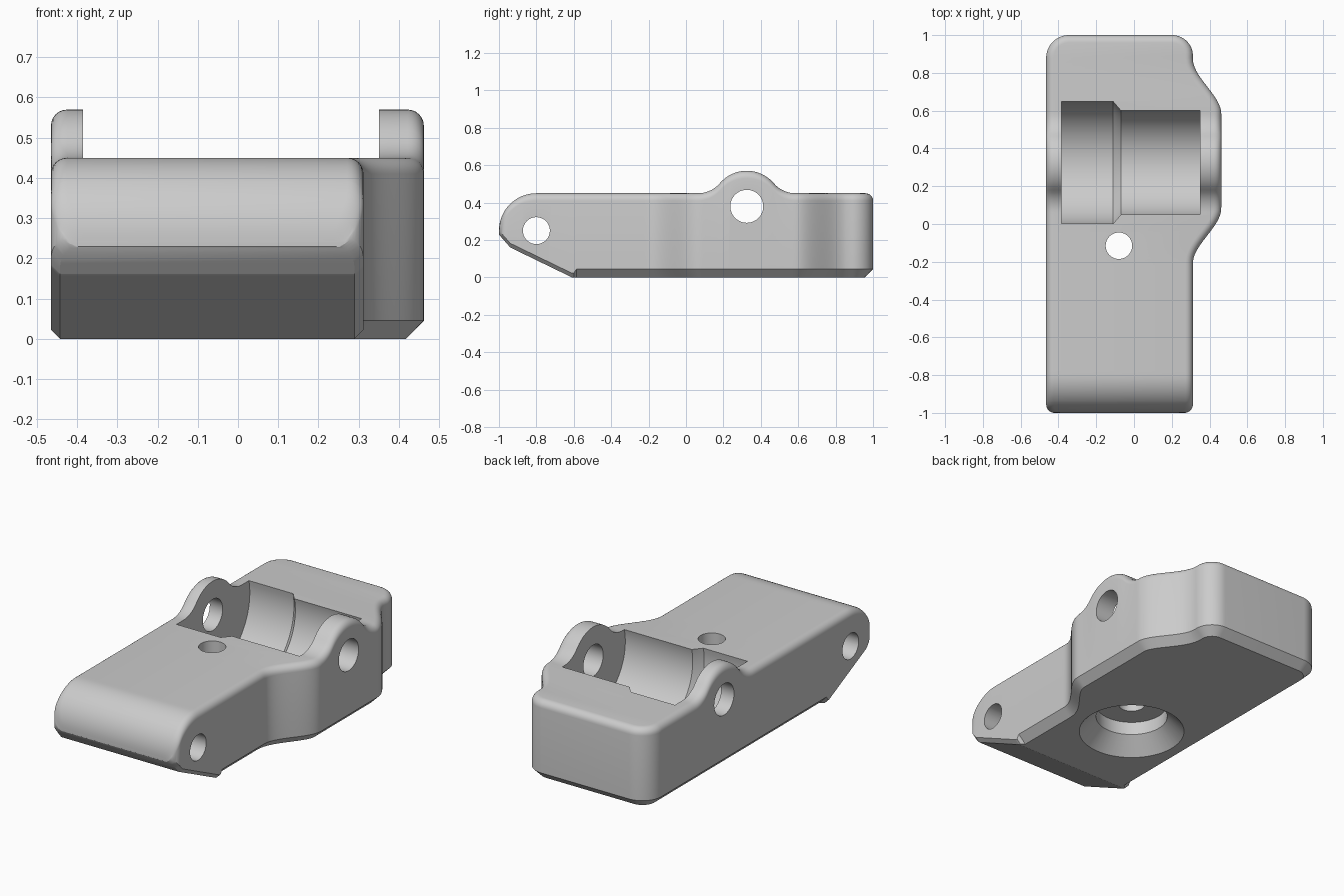
import bpy
import bmesh
from math import sin, cos, pi, sqrt
from mathutils import Vector

if "Cube" in bpy.data.objects:
    bpy.data.objects.remove(bpy.data.objects["Cube"], do_unlink=True)

grey = bpy.data.materials.new("plain_grey")
grey.use_nodes = True
colour = (0.6, 0.6, 0.6, 1)
grey.diffuse_color = colour
grey.node_tree.nodes["Principled BSDF"].inputs["Base Color"].default_value = colour

PIN_Y, PIN_Z = 0.325, 0.38
ROUND, CHAMFER = 0.04, 0.045


def make_object(name, bm):
    bmesh.ops.recalc_face_normals(bm, faces=bm.faces)
    mesh = bpy.data.meshes.new(name)
    bm.to_mesh(mesh)
    bm.free()
    obj = bpy.data.objects.new(name, mesh)
    bpy.context.collection.objects.link(obj)
    mesh.materials.append(grey)
    return obj


# Side profile: top with rounded nose and pin bump, bottom with sloped nose
def top(y):
    if y < -0.8:
        return 0.25 + sqrt(max(0, 0.04 - (y + 0.8) ** 2))
    d, r, fillet = abs(y - PIN_Y), 0.19, 0.15
    reach = sqrt((r + fillet) ** 2 - (0.07 + fillet) ** 2)
    if d > reach:
        return 0.45
    if d < reach * r / (r + fillet):
        return PIN_Z + sqrt(r * r - d * d)
    return 0.45 + fillet - sqrt(fillet ** 2 - (reach - d) ** 2)


def bottom(y):
    if y < -0.94:
        return 0.16 + (-0.94 - y) * 1.15
    return max(0, (-0.61 - y) * 0.485)


# Plan outline: rounded corners, swelling on one side
def corner(y, back):
    radius, gap = (back, 1 - y) if y > 0 else (0.045, 1 + y)
    step = max(0, radius - gap)
    return radius - sqrt(max(0, radius ** 2 - step ** 2))


def side_x(y, side):
    if side < 0:
        return -0.465 + corner(y, 0.12)
    t = min(1, max(0, (0.54 - abs(y - 0.333)) / 0.29))
    return 0.312 + 0.15 * t * t * (3 - 2 * t) - corner(y, 0.11)


def build_body():
    steps = [i * pi / 36 for i in range(19)]
    ys = [-1 + 0.2 * (1 - cos(a)) for a in steps]
    ys += [1 - 0.12 * (1 - cos(a)) for a in steps]
    ys += [-0.78 + 0.015 * i for i in range(110)] + [-0.94, -0.61]
    ys = sorted(set(round(y, 5) for y in ys))
    n = len(ys)
    outline = [Vector((side_x(y, 1), y)) for y in ys]
    outline += [Vector((side_x(y, -1), y)) for y in reversed(ys)]

    # Inward directions; sideways only around the nose
    inward = []
    for i, p in enumerate(outline):
        a = (p - outline[i - 1]).normalized()
        b = (outline[(i + 1) % len(outline)] - p).normalized()
        t = (a + b).normalized()
        inward.append(Vector((-t.y, t.x)))
        if p.y < -0.9:
            inward[-1] = Vector((-1 if i < n else 1, 0))

    bm = bmesh.new()
    rings = []

    def ring(inset, drop, is_top):
        verts = []
        for p, d in zip(outline, inward):
            scale = 0.5 if (not is_top and p.y < -0.6) else 1
            q = p + d * inset * scale
            q.y = max(-1, min(1, q.y))
            high, low = top(q.y), bottom(q.y)
            shift = min(drop * scale, 0.4 * (high - low))
            z = high - shift if is_top else low + shift
            verts.append(bm.verts.new((q.x, q.y, z)))
        rings.append(verts)

    ring(CHAMFER, 0, False)
    ring(0, CHAMFER, False)
    for k in range(7):
        a = k * pi / 12
        ring(ROUND * (1 - cos(a)), ROUND * (1 - sin(a)), True)
    m = len(outline)
    for lower, upper in zip(rings, rings[1:]):
        for i in range(m):
            j = (i + 1) % m
            bm.faces.new((lower[i], lower[j], upper[j], upper[i]))
    for cap in (rings[0], rings[-1]):
        for i in range(n - 1):
            bm.faces.new((cap[i], cap[i + 1], cap[m - 2 - i], cap[m - 1 - i]))
    return make_object("body", bm)


# Turned cutter from (radius, distance along axis) pairs
def lathe(name, profile, centre, axis, segments=72):
    bm = bmesh.new()
    rings = []
    for r, h in profile:
        verts = []
        for i in range(segments):
            a = 2 * pi * (i + 0.5) / segments
            u, v = r * cos(a), r * sin(a)
            p = Vector((h, u, v)) if axis == "X" else Vector((u, v, h))
            verts.append(bm.verts.new(p + Vector(centre)))
        rings.append(verts)
    for lower, upper in zip(rings, rings[1:]):
        for i in range(segments):
            j = (i + 1) % segments
            bm.faces.new((lower[i], lower[j], upper[j], upper[i]))
    bm.faces.new(rings[0])
    bm.faces.new(rings[-1])
    obj = make_object(name, bm)
    obj.hide_render = True
    return obj


body = build_body()
cutters = [
    # Stepped round pocket between the two ears
    lathe("pocket_cutter", [(0.33, -0.385), (0.33, -0.11), (0.285, -0.07), (0.285, 0.35)],
          (0, PIN_Y, PIN_Z), "X"),
    # Cross holes through the ears and nose
    lathe("pin_hole_cutter", [(0.088, -0.6), (0.088, 0.6)], (0, PIN_Y, PIN_Z), "X"),
    lathe("nose_hole_cutter", [(0.072, -0.6), (0.072, 0.6)], (0, -0.8, 0.25), "X"),
    # Upright hole with a wide flared recess underneath
    lathe("recess_cutter", [(0.33, -0.05), (0.19, 0.09), (0.19, 0.165), (0.07, 0.165), (0.07, 0.7)],
          (-0.08, -0.115, 0), "Z"),
]

bpy.ops.object.select_all(action="DESELECT")
body.select_set(True)
bpy.context.view_layer.objects.active = body
for cutter in cutters:
    mod = body.modifiers.new(cutter.name, "BOOLEAN")
    mod.operation = "DIFFERENCE"
    mod.solver = "EXACT"
    mod.object = cutter
    bpy.ops.object.modifier_apply(modifier=mod.name)
for cutter in cutters:
    bpy.data.objects.remove(cutter, do_unlink=True)

bpy.ops.object.shade_smooth_by_angle(angle=pi / 6)
